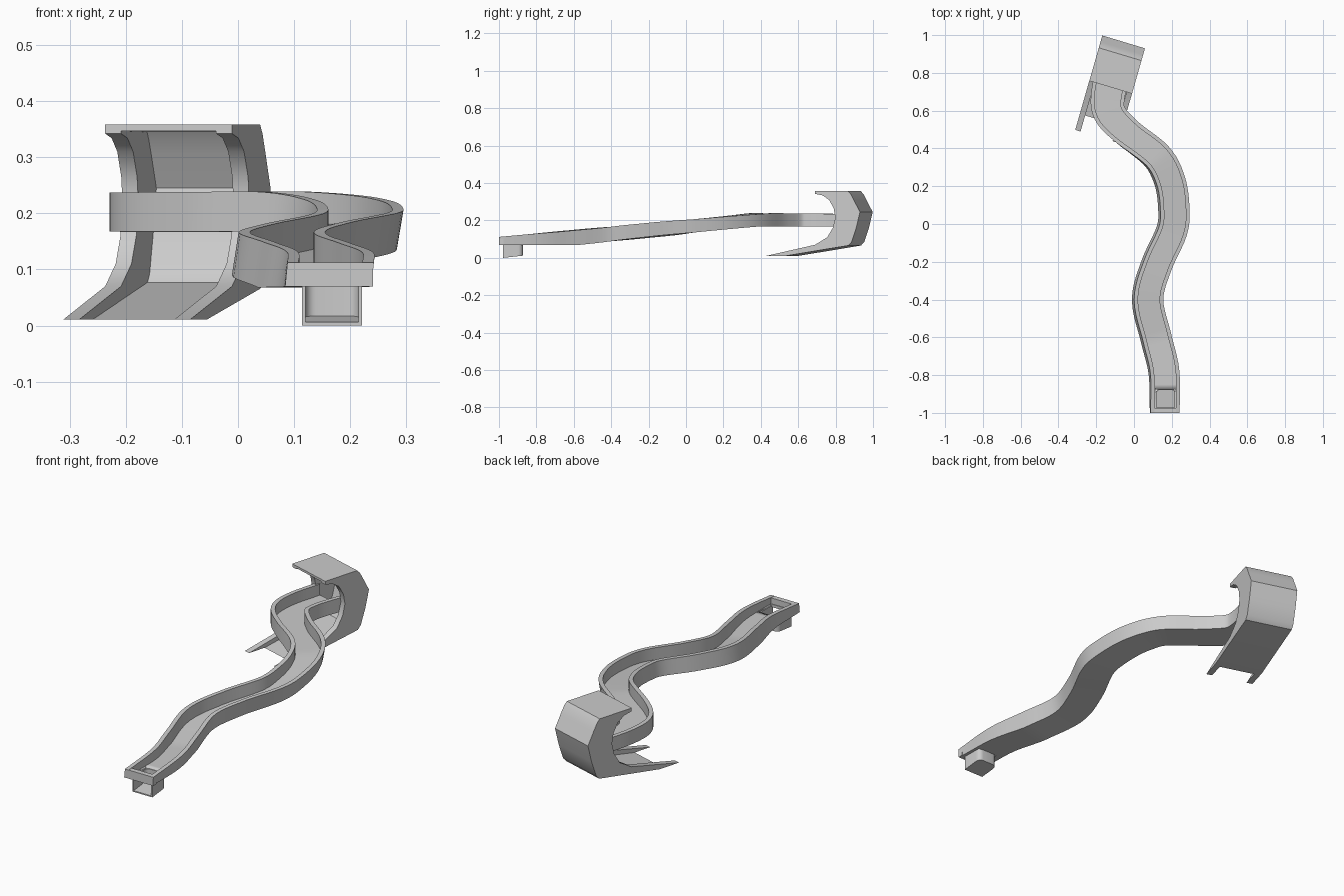
import bpy, bmesh, math
from mathutils import Vector

if "Cube" in bpy.data.objects:
    bpy.data.objects.remove(bpy.data.objects["Cube"])


def finish(name, verts, faces, angle=35):
    me = bpy.data.meshes.new(name)
    me.from_pydata(verts, [], faces)
    bm = bmesh.new()
    bm.from_mesh(me)
    bmesh.ops.recalc_face_normals(bm, faces=bm.faces)
    bm.to_mesh(me)
    bm.free()
    ob = bpy.data.objects.new(name, me)
    bpy.context.collection.objects.link(ob)
    bpy.ops.object.select_all(action='DESELECT')
    ob.select_set(True)
    bpy.context.view_layer.objects.active = ob
    bpy.ops.object.shade_smooth_by_angle(angle=math.radians(angle))
    return ob


def loft(name, rings, angle=35):
    """Closed solid through a list of equal-length rings."""
    n = len(rings[0])
    verts = [tuple(v) for r in rings for v in r]
    faces = [(i * n + j, i * n + (j + 1) % n, (i + 1) * n + (j + 1) % n, (i + 1) * n + j)
             for i in range(len(rings) - 1) for j in range(n)]
    faces += [tuple(range(n)), tuple(range(len(verts) - n, len(verts)))]
    return finish(name, verts, faces, angle)


def box(name, x0, x1, y0, y1, z0, z1):
    ring = [(x0, y0), (x1, y0), (x1, y1), (x0, y1)]
    return loft(name, [[(x, y, z) for x, y in ring] for z in (z0, z1)])


def lerp_table(table, y):
    for (a, p), (b, q) in zip(table, table[1:]):
        if y <= b:
            k = max(0, (y - a) / (b - a))
            return p + (q - p) * k
    return table[-1][1]


def spline(points, steps):
    p = [Vector(q) for q in points]
    p = [2 * p[0] - p[1]] + p + [2 * p[-1] - p[-2]]
    out = []
    for i in range(1, len(p) - 2):
        a, b, c, d = p[i - 1:i + 3]
        for k in range(steps):
            t = k / steps
            out.append(0.5 * (2 * b + (c - a) * t + (2 * a - 5 * b + 4 * c - d) * t * t
                              + (3 * b - a - 3 * c + d) * t ** 3))
    return out + [p[-2]]


# Winding track: open channel swept along a wavy path, sloping down to the front
path = spline([(.165, -1), (.163, -.78), (.122, -.6), (.078, -.4), (.125, -.22), (.205, -.04),
               (.217, .08), (.195, .23), (.125, .36), (-.04, .49), (-.13, .59),
               (-.135, .7), (-.093, .85)], 6)
TOP = [(-1, .112), (.4, .239), (.85, .235)]
BOTTOM = [(-1, .07), (-.6, .068), (.35, .168), (.85, .167)]
HALF = [(-1, .077), (.45, .077), (.62, .088), (.85, .095)]
LEAN = [(-1, .004), (-.7, .012), (.3, .012), (.5, 0), (.85, 0)]
rings = []
for i, p in enumerate(path):
    t = (path[min(i + 1, len(path) - 1)] - path[max(i - 1, 0)]).normalized()
    if i == 0:
        t = Vector((0, 1))
    n = Vector((-t.y, t.x))
    top, bot, h, s = (lerp_table(tab, p.y) for tab in (TOP, BOTTOM, HALF, LEAN))
    w, floor = .02, bot + .014
    section = [(h, top), (h + s, bot), (s - h, bot), (-h, top),
               (w - h, top), (w - h, floor), (h - w, floor), (h - w, top)]
    rings.append([(p.x + n.x * o, p.y + n.y * o, z) for o, z in section])
track = loft("track", rings)

# Drop hole in the track floor
cutter = box("hole_cutter", .115, .22, -.972, -.875, 0, .2)
mod = track.modifiers.new("hole", 'BOOLEAN')
mod.object = cutter
mod.solver = 'EXACT'
bpy.context.view_layer.objects.active = track
bpy.ops.object.modifier_apply(modifier="hole")
bpy.data.objects.remove(cutter)

# Wall closing the front end of the track
box("track_end_wall", .089, .241, -1, -.975, .07, .112)


# Spout under the hole: rounded U wall open to the front, with a tilted floor
def u_shape(inset, r=.025):
    x0, x1, y0, y1 = .114 + inset, .221 - inset, -.978, -.872 - inset
    pts = [(x0, y0)]
    for cx, a0 in ((x0 + r, 180), (x1 - r, 90)):
        for k in range(6):
            a = math.radians(a0 - 18 * k)
            pts.append((cx + r * math.cos(a), y1 - r + r * math.sin(a)))
    return pts + [(x1, y0)]


def tilt(y):
    return (y + .978) * .11


wall = u_shape(0) + u_shape(.006, .019)[::-1]
loft("spout_wall", [[(x, y, tilt(y)) for x, y in wall], [(x, y, .078) for x, y in wall]])
loft("spout_floor", [[(x, y, tilt(y) + dz) for x, y in u_shape(.001)] for dz in (0, .006)])

# Curved hood at the back: two side rims joined by a C-shaped plate
outer = [(.69, .358), (.865, .358), (.88, .342), (.897, .31), (.93, .245), (.91, .16),
         (.885, .085), (.868, .066), (.535, .011)]
inner = [(.43, .011), (.69, .07), (.755, .11), (.785, .16), (.798, .215), (.79, .265),
         (.765, .31), (.73, .334), (.69, .342)]
plate_inner = [(.515, .011), (.855, .077), (.868, .092), (.89, .163), (.91, .245),
               (.878, .305), (.862, .332), (.852, .345), (.69, .347)]


def across(profile, t):
    """Place a side profile at fraction t from the right rim to the left rim."""
    return [(-.085 + (y - .43) * .286 - .226 * t, y + .068 * t, z) for y, z in profile]


for name, t0, t1 in (("hood_right_rim", 0, .125), ("hood_left_rim", .875, 1)):
    loft(name, [across(outer + inner, t0), across(outer + inner, t1)])
loft("hood_plate", [across(outer + plate_inner, t) for t in (.125, .875)])
